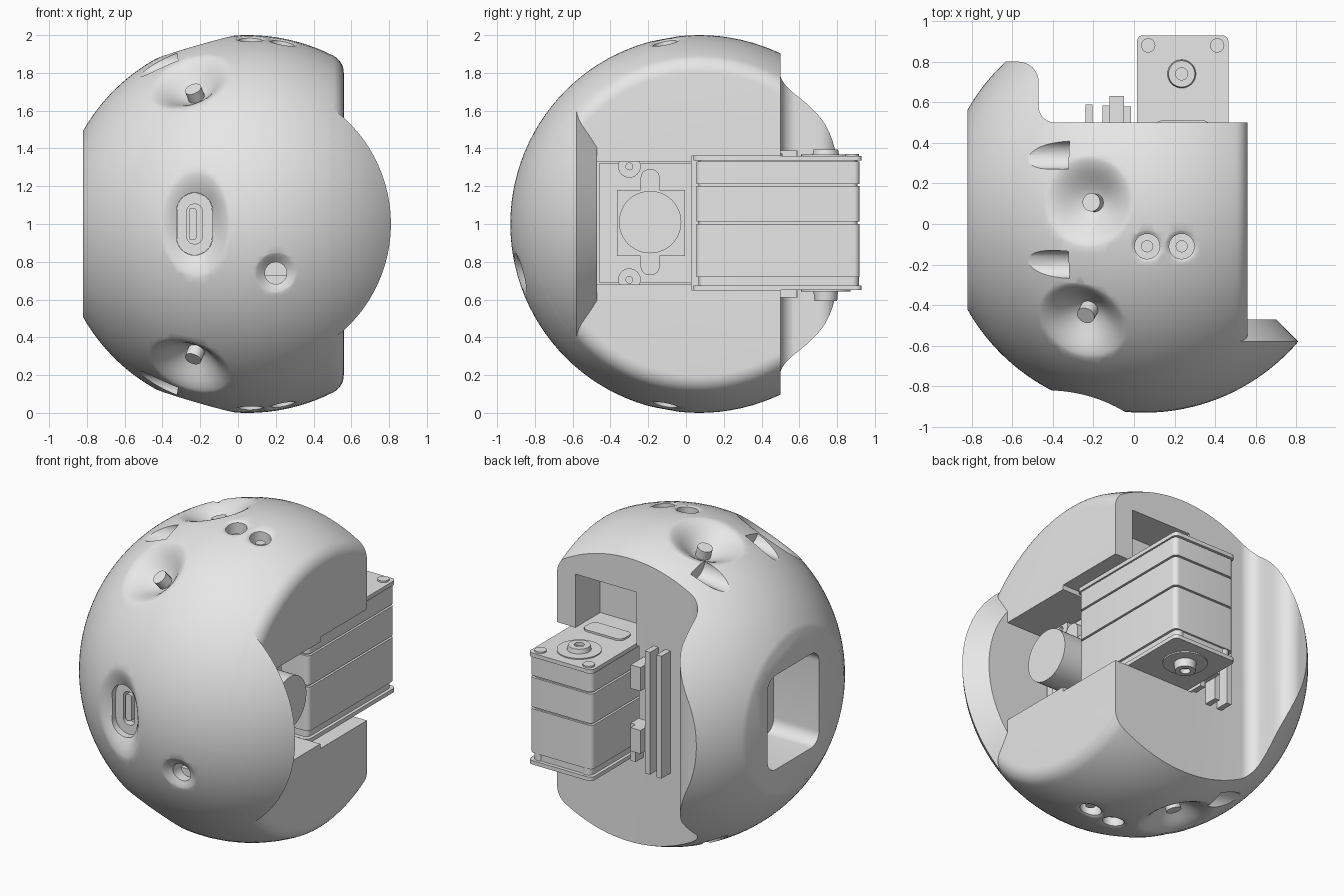
import bpy, bmesh
from math import sin, cos, pi, sqrt, acos, radians
from mathutils import Matrix, Vector

if "Cube" in bpy.data.objects:
    bpy.data.objects.remove(bpy.data.objects["Cube"], do_unlink=True)

grey = bpy.data.materials.new("plain_grey")
grey.use_nodes = True
GREY = (0.8, 0.8, 0.8, 1)
grey.diffuse_color = GREY
grey.node_tree.nodes["Principled BSDF"].inputs["Base Color"].default_value = GREY

CENTRE = Vector((0.05, 0.07, 1))
FACE_FRONT = Matrix.Rotation(pi / 2, 4, 'X')   # local z -> -y
FACE_LEFT = Matrix.Rotation(pi / 2, 4, 'Y')    # local z -> +x
FACE_RIGHT = Matrix.Rotation(-pi / 2, 4, 'Y')  # local z -> -x


def at(x, y, z, turn=Matrix()):
    return Matrix.Translation((x, y, z)) @ turn


def finish(name, bm, matrix):
    bm.transform(matrix)
    bmesh.ops.recalc_face_normals(bm, faces=bm.faces)
    mesh = bpy.data.meshes.new(name)
    bm.to_mesh(mesh)
    bm.free()
    mesh.materials.append(grey)
    ob = bpy.data.objects.new(name, mesh)
    bpy.context.collection.objects.link(ob)
    return ob


def skin(name, rings, matrix):
    """Closed skin over a stack of equal rings."""
    bm = bmesh.new()
    loops = [[bm.verts.new(p) for p in ring] for ring in rings]
    n = len(loops[0])
    for a, b in zip(loops, loops[1:]):
        for i in range(n):
            j = (i + 1) % n
            bm.faces.new((a[i], a[j], b[j], b[i]))
    bm.faces.new(loops[0][::-1])
    bm.faces.new(loops[-1])
    return finish(name, bm, matrix)


def lathe(name, profile, matrix, seg=32):
    turn = [2 * pi * i / seg for i in range(seg)]
    return skin(name, [[(r * cos(t), r * sin(t), h) for t in turn] for r, h in profile], matrix)


def rod(name, r, length, matrix, seg=32):
    return lathe(name, [(r, 0), (r, length)], matrix, seg)


def prism(name, pts, depth, matrix):
    return skin(name, [[(x, y, h) for x, y in pts] for h in (0, depth)], matrix)


def box(name, x, y, z):
    return prism(name, [(x[0], y[0]), (x[1], y[0]), (x[1], y[1]), (x[0], y[1])], z[1] - z[0], at(0, 0, z[0]))


def arc(cx, cy, r, a, b, n=8):
    return [(cx + r * cos(radians(a + (b - a) * i / n)), cy + r * sin(radians(a + (b - a) * i / n)))
            for i in range(n + 1)]


def round_rect(w, h, r):
    x, y = w / 2 - r, h / 2 - r
    return (arc(x, y, r, 0, 90) + arc(-x, y, r, 90, 180)
            + arc(-x, -y, r, 180, 270) + arc(x, -y, r, 270, 360))


def cut(target, cutter):
    mod = target.modifiers.new("cut", 'BOOLEAN')
    mod.operation, mod.solver, mod.object = 'DIFFERENCE', 'EXACT', cutter
    bpy.context.view_layer.objects.active = target
    bpy.ops.object.modifier_apply(modifier=mod.name)
    bpy.data.objects.remove(cutter, do_unlink=True)


def on_shell(dx, dy, side):
    """Outward frame on the ball above or below a plan offset."""
    n = Vector((dx, dy, side * sqrt(1 - dx * dx - dy * dy)))
    return n, n.to_track_quat('Z', 'Y').to_matrix().to_4x4()


def funnel(n, turn, rx, ry, depth):
    """Soft dimple that blends into the ball."""
    rings = []
    for k in range(13):
        f = max(k / 12, 0.03)
        ring = []
        for i in range(48):
            x, y = f * rx * cos(i * pi / 24), f * ry * sin(i * pi / 24)
            ring.append((x, y, sqrt(1 - x * x - y * y) - 1 - depth * (1 + cos(pi * f)) / 2 + 0.006 * f ** 4))
        rings.append(ring)
    rings.append([(x, y, 0.15) for x, y, z in rings[-1]])
    return skin("dimple", rings, Matrix.Translation(CENTRE + n) @ turn)


# Main ball, flat on both sides with a rounded left edge
f = 0.1
phi = acos((0.51 - f) / (1 - f))
start = acos(-0.87)
rho = sqrt((1 - f) ** 2 - (0.51 - f) ** 2)
profile = [(sin(t), cos(t)) for t in [start + (phi - start) * i / 48 for i in range(49)]]
profile += [(rho + f * sin(phi * (1 - i / 8)), 0.51 - f + f * cos(phi * (1 - i / 8))) for i in range(1, 9)]
shell = lathe("ball_shell", profile, at(*CENTRE, FACE_LEFT), 112)

# Flat back with a swelling on the right side
back = arc(-0.57, 0.70, 0.1, 90, 0) + arc(-0.39, 0.58, 0.08, 180, 270)
back += [(1, 0.5), (1, 1.3), (-1.2, 1.3), (-1.2, 0.8)]
cut(shell, prism("back_cutter", back, 2.4, at(0, 0, -0.2)))

# Slots for the servo and the sensor, and the side window
cut(shell, box("slot", (-0.02, 0.9), (0.03, 0.9), (0.65, 1.36)))
cut(shell, box("slot", (0.2, 0.9), (-0.47, 0.2), (0.68, 1.33)))
cut(shell, box("slot", (0.0, 0.43), (0.25, 0.9), (1.2, 1.7)))
cut(shell, prism("window", round_rect(0.6, 0.52, 0.08), 0.5, at(-0.5, 0.09, 1, FACE_RIGHT)))

# Dimples with pins, vents and screw holes, above and below
for side in (1, -1):
    place = "upper" if side > 0 else "lower"
    for label, dx, dy, r in (("top", -0.28, 0.04, 0.25), ("front", -0.31, -0.56, 0.25)):
        n, turn = on_shell(dx, dy, side)
        cut(shell, funnel(n, turn, r, r, 0.14))
        rod(f"{place}_{label}_pin", 0.045, 0.1, Matrix.Translation(CENTRE + n * 0.83) @ turn, 24)
    for y in (0.34, -0.2):
        axis = Vector((-1, 0, -0.15 * side))
        turn = axis.to_track_quat('Z', 'Y').to_matrix().to_4x4()
        cut(shell, rod("vent", 0.07, 0.45, at(-0.32, y, 1 + side * 0.88, turn)))
    for x in (0.065, 0.235):
        n, turn = on_shell(x - CENTRE.x, -0.18, side)
        cut(shell, funnel(n, turn, 0.1, 0.1, 0.03))
        cut(shell, rod("hole", 0.062, 0.3, at(x, -0.11, 1 + side * 0.89 - (0.3 if side < 0 else 0))))
        rod(f"{place}_screw", 0.03, 0.06, at(x, -0.11, 1 + side * 0.9 - 0.03), 16)

# Front camera hole
n = Vector((0.15, -sqrt(1 - 0.15 ** 2 - 0.26 ** 2), -0.26))
turn = n.to_track_quat('Z', 'Y').to_matrix().to_4x4()
cut(shell, funnel(n, turn, 0.13, 0.13, 0.05))
cut(shell, rod("hole", 0.058, 0.4, at(0.2, -0.7, 0.74, FACE_FRONT)))
box("camera_ledge", (0.13, 0.27), (-0.78, -0.68), (0.66, 0.73))

# Front charging port in a tall dimple
n = Vector((-0.28, -sqrt(1 - 0.28 ** 2), 0))
turn = n.to_track_quat('Z', 'Y').to_matrix().to_4x4()
cut(shell, funnel(n, turn, 0.21, 0.32, 0.13))
cut(shell, prism("port_pocket", round_rect(0.19, 0.33, 0.094), 0.4, at(-0.23, -0.72, 1, FACE_FRONT)))
port = prism("port_plate", round_rect(0.188, 0.328, 0.093), 0.07, at(-0.23, -0.7, 1, FACE_FRONT))
cut(port, prism("port_slot", round_rect(0.08, 0.21, 0.035), 0.1, at(-0.23, -0.72, 1, FACE_FRONT)))
prism("port_tongue", round_rect(0.04, 0.17, 0.015), 0.06, at(-0.24, -0.7, 1, FACE_FRONT))

# Front wing: ball cap with a conical rear edge, kept on the left only
rim = acos(0.65)
cap = [(0.02, 0.54), (0.65, 0.54)]
cap += [(0.9995 * sin(t), 0.9995 * cos(t)) for t in [rim * (1 - i / 32) for i in range(32)]]
wing = lathe("front_wing", cap, at(*CENTRE, FACE_FRONT), 112)
cut(wing, box("trim", (-1.2, 0.4), (-1.3, 0), (-0.2, 2.2)))

# Sensor block with round lens barrel, tabs and lugs
box("sensor_base", (0.15, 0.27), (-0.46, 0.03), (0.69, 1.32))
box("sensor_plate", (0.2, 0.31), (-0.365, -0.005), (0.83, 1.18))
rod("sensor_barrel", 0.165, 0.24, at(0.26, -0.19, 1.01, FACE_LEFT), 48)
for s in (1, -1):
    prism("sensor_tab", round_rect(0.16, 0.1, 0.045), 0.06, at(0.25, -0.19, 1.01 + s * 0.2, FACE_LEFT))
    lathe("sensor_lug", [(0.06, 0), (0.06, 0.08), (0.018, 0.08), (0.018, 0.05)],
          at(0.22, -0.3, 1.005 + s * 0.3, FACE_LEFT), 24)


# Servo: stacked case, end plates, bosses and corner screws
def slab(name, w, d, z0, z1, cy, r=0.03):
    prism(name, round_rect(w, d, r), z1 - z0, at(0.24, cy, z0))


slab("servo_core", 0.41, 0.84, 0.67, 1.34, 0.487)
for name, z0, z1 in (("lower", 0.72, 1.0), ("middle", 1.012, 1.2), ("upper", 1.212, 1.33)):
    slab(f"servo_{name}_case", 0.44, 0.865, z0, z1, 0.487)
slab("servo_top_plate", 0.45, 0.89, 1.335, 1.36, 0.485)
slab("servo_bottom_plate", 0.45, 0.89, 0.65, 0.675, 0.485)
horn = [(0.13, 0), (0.13, 0.012), (0.07, 0.012), (0.065, 0.04), (0.03, 0.04), (0.03, 0.02)]
lathe("servo_top_horn", horn, at(0.235, 0.74, 1.355), 48)
lathe("servo_bottom_horn", [(0.13, 0), (0.13, 0.01), (0.065, 0.01), (0.06, 0.06), (0.03, 0.06), (0.03, 0.03)],
      at(0.235, 0.74, 0.652, Matrix.Rotation(pi, 4, 'X')), 48)
for x in (0.07, 0.41):
    rod("servo_top_screw", 0.035, 0.012, at(x, 0.88, 1.358), 20)
    rod("servo_foot", 0.035, 0.07, at(x, 0.88, 0.66), 20)
slab("servo_top_socket", 0.28, 0.12, 1.355, 1.372, 0.45, 0.04)

# Circuit boards standing out of the back
box("outer_board", (-0.24, -0.205), (0.4, 0.59), (0.61, 1.39))
box("inner_board", (-0.155, -0.12), (0.4, 0.585), (0.61, 1.39))
box("board_edge", (-0.05, -0.015), (0.4, 0.58), (0.66, 0.9))
for z in (0.75, 1.15):
    box("board_connector", (-0.12, -0.05), (0.4, 0.63), (z, z + 0.15))

# Smooth curved faces, crisp edges
bpy.ops.object.select_all(action='DESELECT')
for ob in bpy.context.scene.objects:
    if ob.type == 'MESH':
        ob.select_set(True)
bpy.context.view_layer.objects.active = shell
bpy.ops.object.shade_smooth_by_angle(angle=radians(32))
